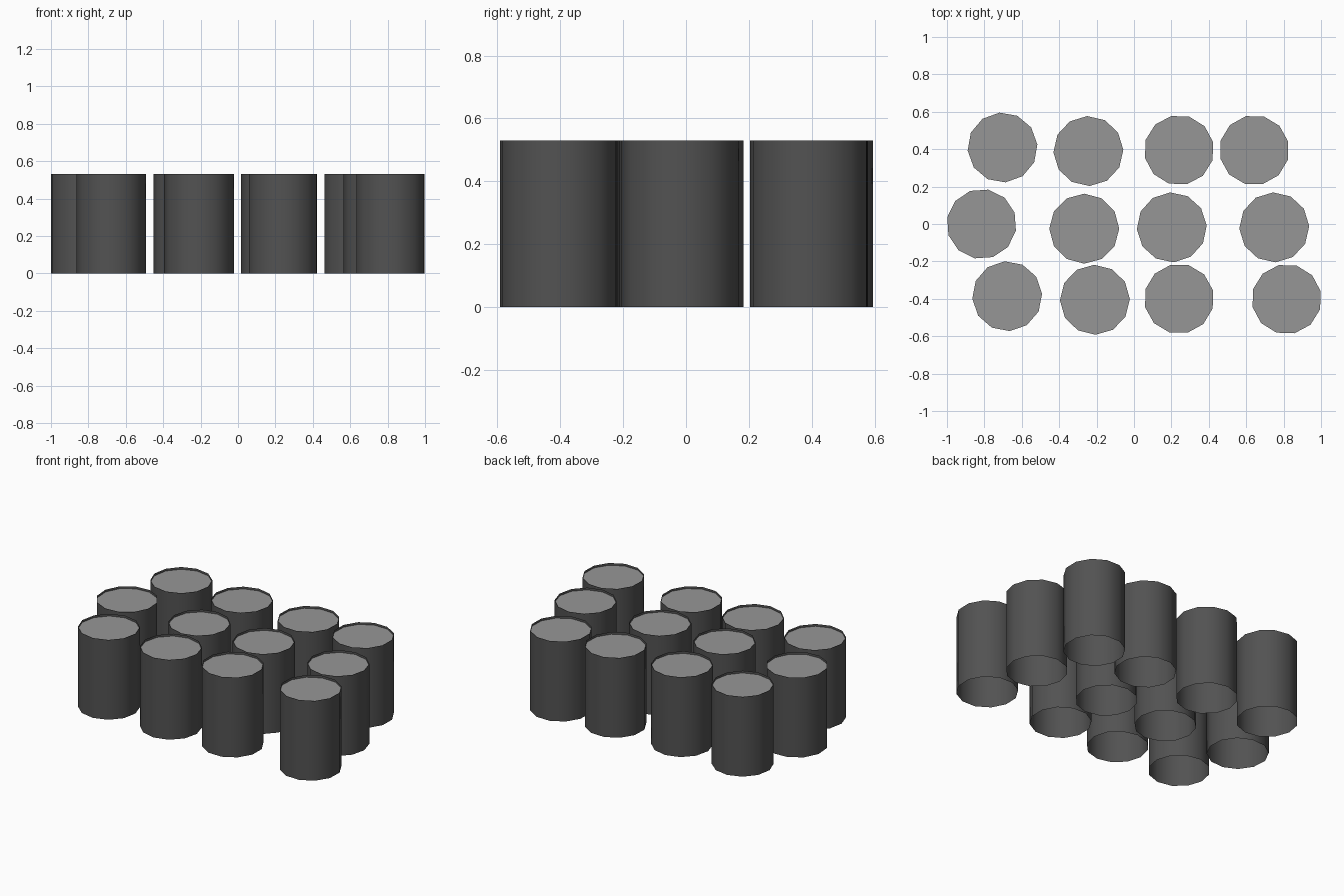
import bpy, bmesh, math

if "Cube" in bpy.data.objects:
    bpy.data.objects.remove(bpy.data.objects["Cube"])

RADIUS, HEIGHT, SIDES, LIP = 0.187, 0.53, 12, 0.015


def material(name, v):
    m = bpy.data.materials.new(name)
    m.diffuse_color = (v, v, v, 1)
    m.use_nodes = True
    m.node_tree.nodes["Principled BSDF"].inputs["Base Color"].default_value = m.diffuse_color
    return m


SIDE = material("dark grey", 0.085)
CAP = material("mid grey", 0.305)


def canister(name, x, y, turn):
    """Twelve-sided upright drum, open below, with a slightly sunken lid."""
    bm = bmesh.new()

    def ring(z):
        return [bm.verts.new((RADIUS * math.cos(a), RADIUS * math.sin(a), z))
                for a in (math.radians(turn) + i * math.tau / SIDES for i in range(SIDES))]

    low, high = ring(0), ring(HEIGHT)
    # smooth side wall
    for i in range(SIDES):
        j = (i + 1) % SIDES
        f = bm.faces.new((low[i], low[j], high[j], high[i]))
        f.smooth = True
    # flat lid
    lid = bm.faces.new(ring(HEIGHT - LIP))
    lid.material_index = 1
    mesh = bpy.data.meshes.new(name)
    bm.to_mesh(mesh)
    bm.free()
    mesh.materials.append(SIDE)
    mesh.materials.append(CAP)
    ob = bpy.data.objects.new(name, mesh)
    ob.location = (x, y, 0)
    bpy.context.collection.objects.link(ob)


# loosely arranged rows: x, y, turn in degrees
rows = {
    "back": [(-0.703, 0.409, 5), (-0.244, 0.39, 2), (0.241, 0.395, 13), (0.643, 0.395, 14)],
    "middle": [(-0.815, 0.0, 19), (-0.266, -0.025, 0), (0.202, -0.018, 3), (0.75, -0.018, 2)],
    "front": [(-0.678, -0.386, 4), (-0.209, -0.405, 1), (0.241, -0.4, 14), (0.816, -0.402, 13)],
}
for row, spots in rows.items():
    for i, (x, y, turn) in enumerate(spots):
        canister(f"{row}_cylinder_{i + 1}", x, y, turn)
